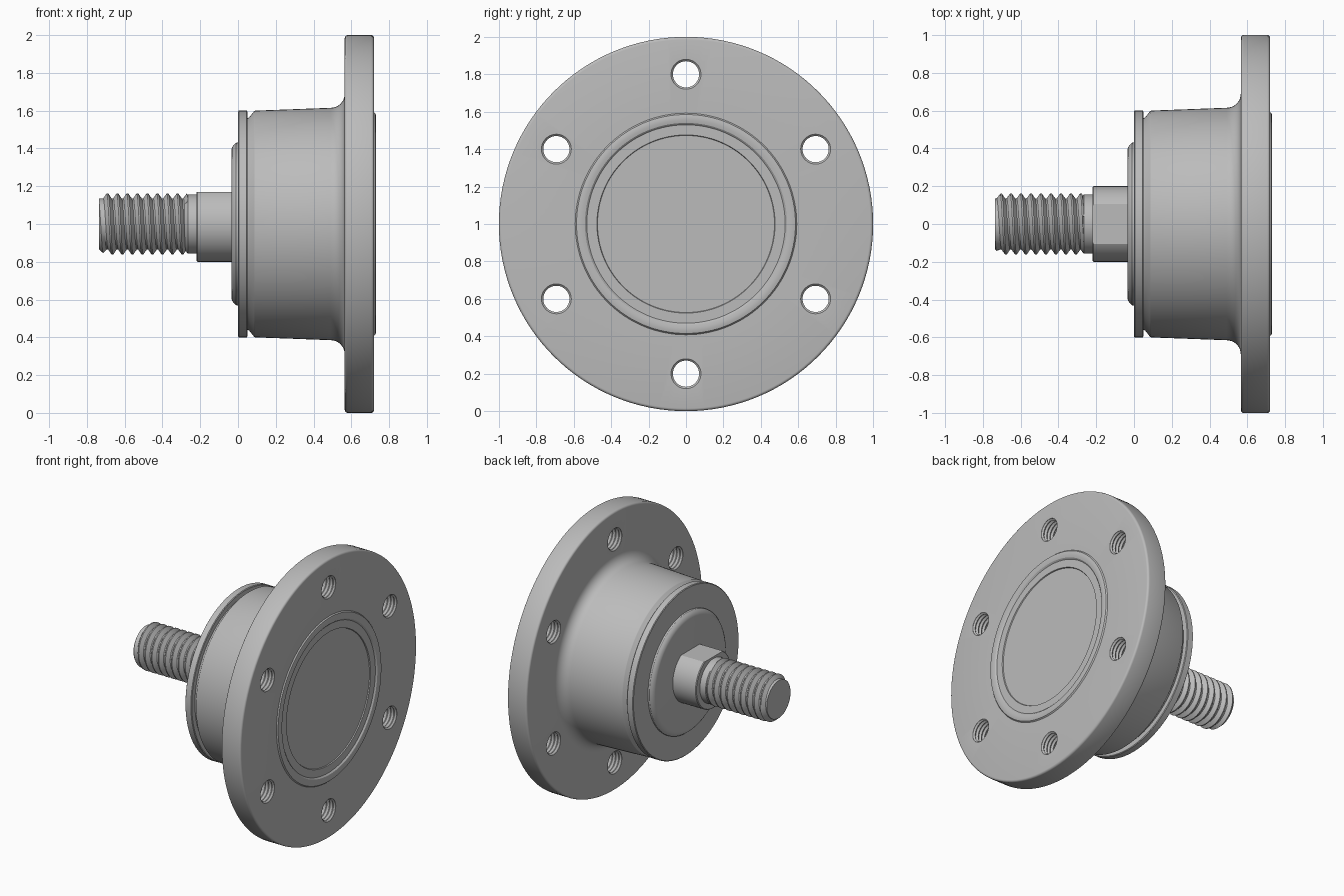
import bpy, bmesh
from math import sin, cos, pi, tau

cube = bpy.data.objects.get("Cube")
if cube:
    bpy.data.objects.remove(cube, do_unlink=True)

steel = bpy.data.materials.new("grey_steel")
steel.use_nodes = True
grey = (0.5, 0.5, 0.5, 1)
steel.diffuse_color = grey
steel.node_tree.nodes["Principled BSDF"].inputs["Base Color"].default_value = grey


def finish(name, bm):
    bmesh.ops.remove_doubles(bm, verts=bm.verts, dist=1e-5)
    bmesh.ops.recalc_face_normals(bm, faces=bm.faces)
    mesh = bpy.data.meshes.new(name)
    bm.to_mesh(mesh)
    bm.free()
    mesh.materials.append(steel)
    obj = bpy.data.objects.new(name, mesh)
    bpy.context.collection.objects.link(obj)
    return obj


def lathe(name, profile, segs=128, cy=0, cz=1):
    """Revolve (x, radius) points round an axis along x, with flat end caps."""
    bm = bmesh.new()
    rings = [[bm.verts.new((x, cy + r * cos(tau * i / segs), cz + r * sin(tau * i / segs)))
              for i in range(segs)] for x, r in profile]
    for a, b in zip(rings, rings[1:]):
        for i in range(segs):
            j = (i + 1) % segs
            bm.faces.new((a[i], a[j], b[j], b[i]))
    bm.faces.new(rings[0])
    bm.faces.new(rings[-1])
    return finish(name, bm)


def cut(obj, cutter):
    cutter.hide_render = True
    mod = obj.modifiers.new("cut", "BOOLEAN")
    mod.operation, mod.solver, mod.object = "DIFFERENCE", "EXACT", cutter
    bpy.context.view_layer.objects.active = obj
    bpy.ops.object.modifier_apply(modifier=mod.name)
    bpy.data.objects.remove(cutter, do_unlink=True)


def arc(cx, cr, rad, a0, a1, n=8):
    return [(cx + rad * cos(a0 + (a1 - a0) * i / n), cr + rad * sin(a0 + (a1 - a0) * i / n))
            for i in range(n + 1)]


# Hub and flange, with the filleted root and rounded rim
profile = [(0.05, 0.56), (0.06, 0.565), (0.085, 0.597), (0.09, 0.6)]
profile += arc(0.49, 0.69, 0.075, -pi / 2, 0)
profile += arc(0.58, 0.985, 0.015, pi, pi / 2, 4) + arc(0.705, 0.985, 0.015, pi / 2, 0, 4)
# Raised bead and shallow seat on the mounting face
profile += [(0.72, 0.592), (0.728, 0.585), (0.731, 0.572), (0.731, 0.555),
            (0.728, 0.54), (0.719, 0.53), (0.719, 0.476), (0.712, 0.473)]
hub = lathe("flanged_hub", profile)

# Six tapped holes through the flange
for k in range(6):
    a = pi / 2 + k * tau / 6
    tap = [(0.5, 0.08), (0.567, 0.08)]
    for n in range(5):
        x = 0.578 + n * 0.026
        tap += [(x, 0.07), (x + 0.013, 0.08)]
    tap += [(0.708, 0.07), (0.718, 0.08), (0.8, 0.08)]
    cut(hub, lathe("hole_cutter", tap, 40, 0.8 * cos(a), 1 + 0.8 * sin(a)))

# Cover disc and raised boss on the stud side
cover = lathe("cover_disc", [(0, 0.595), (0.004, 0.6), (0.046, 0.6), (0.05, 0.595)])
boss = lathe("cover_boss", [(-0.035, 0.39), (-0.032, 0.405), (-0.022, 0.42),
                            (-0.01, 0.43), (0.01, 0.432)])

# Shaft collar with one flat milled along the top
collar = lathe("shaft_collar", [(-0.22, 0.195), (-0.215, 0.2), (0, 0.2)], 96)
bm = bmesh.new()
bmesh.ops.create_cube(bm, size=0.5)
bmesh.ops.translate(bm, verts=bm.verts, vec=(-0.15, 0, 1.17 + 0.25))
cut(collar, finish("flat_cutter", bm))

# Stud core and neck
START, END, PITCH, ROOT, CREST = -0.735, -0.265, 0.053, 0.135, 0.162
core = lathe("stud_core", [(START, ROOT - 0.001), (END - 0.02, ROOT - 0.001),
                           (END, 0.157), (-0.21, 0.157)], 96)

# Helical thread: ridge and valley lines wound round the core, clipped at both ends
bm = bmesh.new()
segs = 72
levels = [(0, ROOT), (0.15, ROOT), (0.5, CREST), (0.65, CREST)]
turns = int((END - START) / PITCH) + 3


def thread_point(turn, level, i):
    shift, r = levels[level]
    x = START + PITCH * (turn - 1 + shift + i / segs)
    if x <= START or x >= END:
        r = ROOT
    x = min(max(x, START), END)
    r = min(r, ROOT + 0.9 * (x - START))
    return bm.verts.new((x, r * cos(tau * i / segs), 1 + r * sin(tau * i / segs)))


rows = [[thread_point(t, k, i) for i in range(segs + 1)]
        for t in range(-1, turns) for k in range(len(levels))]
for a, b in zip(rows, rows[1:]):
    for i in range(segs):
        quad = (a[i], a[i + 1], b[i + 1], b[i])
        if max(v.co.x for v in quad) - min(v.co.x for v in quad) > 1e-5:
            bm.faces.new(quad)
loose = [v for v in bm.verts if not v.link_faces]
bmesh.ops.delete(bm, geom=loose, context="VERTS")
thread = finish("stud_thread", bm)

# Smooth shading with crisp edges
for obj in (hub, cover, boss, collar, core, thread):
    bpy.ops.object.select_all(action="DESELECT")
    obj.select_set(True)
    bpy.context.view_layer.objects.active = obj
    bpy.ops.object.shade_smooth_by_angle(angle=pi / 6)
